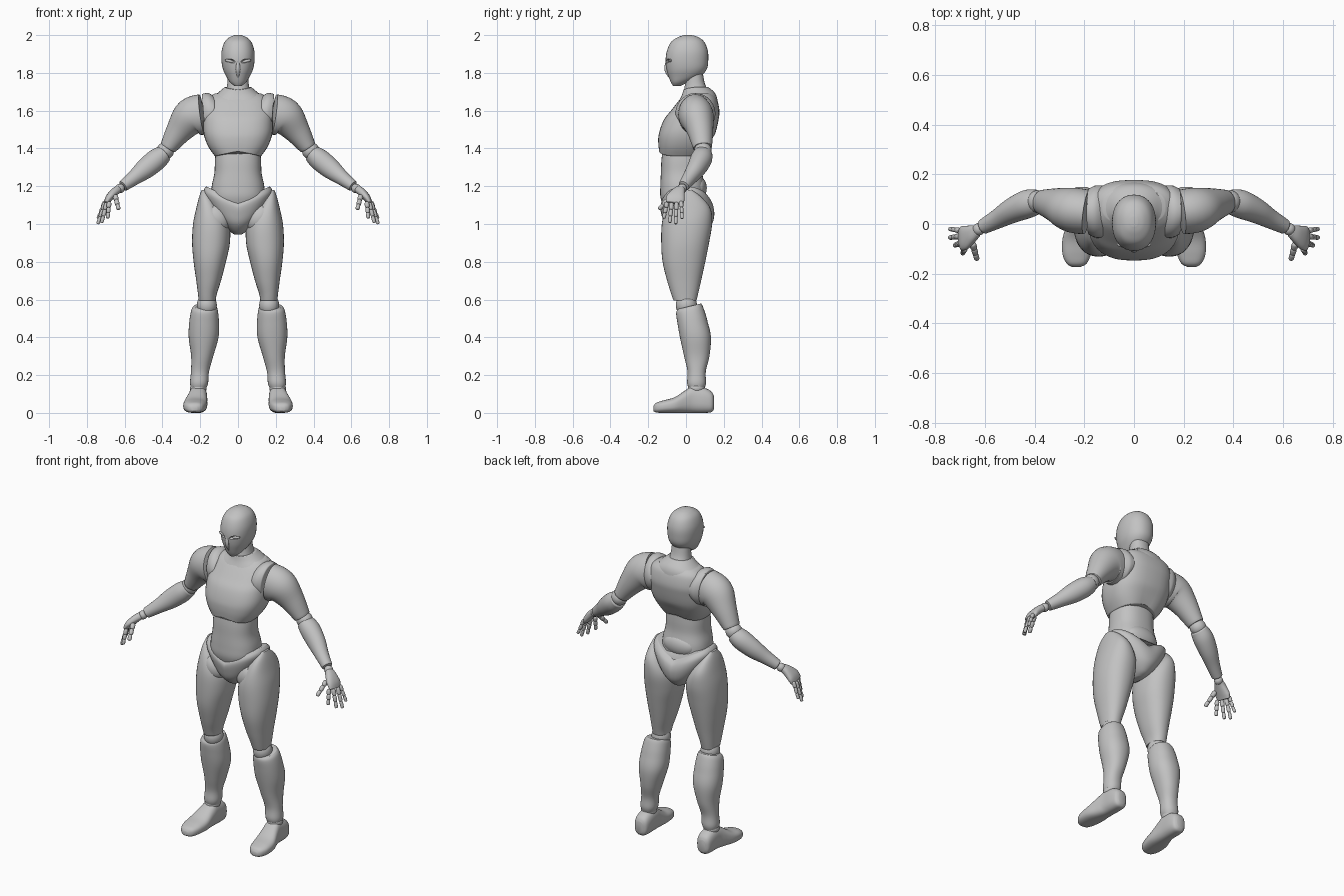
import bpy, bmesh, math
from mathutils import Matrix, Vector

default_cube = bpy.data.objects.get("Cube")
if default_cube:
    bpy.data.objects.remove(default_cube, do_unlink=True)

grey = bpy.data.materials.new("plain_grey")
grey.use_nodes = True
grey_value = (0.54, 0.54, 0.54, 1)
grey.diffuse_color = grey_value
grey.node_tree.nodes["Principled BSDF"].inputs["Base Color"].default_value = grey_value

parts = []
SIDES = 36


def finish(name, bm, mirrored=False):
    """Turn a bmesh into one object, or into a left and right pair."""
    for label, flip in ((("left_", 1), ("right_", -1)) if mirrored else (("", 1),)):
        copy = bm.copy()
        bmesh.ops.scale(copy, vec=(flip, 1, 1), verts=copy.verts)
        bmesh.ops.recalc_face_normals(copy, faces=copy.faces)
        mesh = bpy.data.meshes.new(label + name)
        copy.to_mesh(mesh)
        copy.free()
        mesh.materials.append(grey)
        obj = bpy.data.objects.new(label + name, mesh)
        bpy.context.collection.objects.link(obj)
        parts.append(obj)
    bm.free()
    return obj


def smooth_rows(rows, steps=5):
    """Catmull-Rom interpolation of every value in a list of sections."""
    result = []
    for i in range(len(rows) - 1):
        quad = (rows[max(i - 1, 0)], rows[i], rows[i + 1], rows[min(i + 2, len(rows) - 1)])
        for k in range(steps):
            t = k / steps
            result.append([b + 0.5 * t * (c - a + t * (2 * a - 5 * b + 4 * c - d + t * (3 * (b - c) + d - a)))
                           for a, b, c, d in zip(*quad)])
    return result + [list(rows[-1])]


def oval(power):
    """Unit superellipse points."""
    for i in range(SIDES):
        angle = math.tau * i / SIDES
        c, s = math.cos(angle), math.sin(angle)
        yield (math.copysign(abs(c) ** (2 / power), c), math.copysign(abs(s) ** (2 / power), s))


def skin(name, rings, mirrored, edge):
    """Bridge rings of points, close the ends and round off the end edges."""
    bm = bmesh.new()
    loops = [[bm.verts.new(p) for p in ring] for ring in rings]
    for low, high in zip(loops, loops[1:]):
        for i in range(SIDES):
            j = (i + 1) % SIDES
            bm.faces.new((low[i], low[j], high[j], high[i]))
    bm.faces.new(loops[0])
    bm.faces.new(loops[-1])
    bmesh.ops.recalc_face_normals(bm, faces=bm.faces)
    if edge:
        rim = [e for e in bm.edges if e.calc_face_angle(0) > 0.75]
        bmesh.ops.bevel(bm, geom=rim, offset=edge, segments=2, profile=0.5,
                        affect="EDGES", clamp_overlap=True)
    return finish(name, bm, mirrored)


def loft(name, rows, along="z", power=2.2, mirrored=False, lift=None, edge=0.006):
    """Rows hold a station and two ranges, or station, half width and a range."""
    rows = [(r[0], -r[1], *r[1:]) if len(r) == 4 else r for r in rows]
    rings = []
    for s, u0, u1, v0, v1 in smooth_rows(rows):
        ring = []
        for c, d in oval(power):
            u = (u0 + u1) / 2 + c * (u1 - u0) / 2
            v = (v0 + v1) / 2 + d * (v1 - v0) / 2
            p = Vector((u, v, s) if along == "z" else (u, s, v))
            if lift:
                p.z += lift(p)
            ring.append(p)
        rings.append(ring)
    return skin(name, rings, mirrored, edge)


def tube(name, rows, mirrored=True, edge=0.004, power=2):
    """Rows hold a centre and two radii, the second lying roughly along y."""
    rows = smooth_rows(rows)
    centres = [Vector(r[:3]) for r in rows]
    rings = []
    for i, row in enumerate(rows):
        tangent = (centres[min(i + 1, len(rows) - 1)] - centres[max(i - 1, 0)]).normalized()
        side = tangent.cross(Vector((0, 1, 0))).normalized()
        other = side.cross(tangent)
        rings.append([centres[i] + side * row[3] * c + other * row[4] * s for c, s in oval(power)])
    return skin(name, rings, mirrored, edge)


def ball(name, centre, radii, turn=0, mirrored=True):
    bm = bmesh.new()
    matrix = Matrix.Translation(centre) @ Matrix.Rotation(turn, 4, "Y") @ Matrix.Diagonal((*radii, 1))
    bmesh.ops.create_uvsphere(bm, u_segments=32, v_segments=20, radius=1, matrix=matrix)
    return finish(name, bm, mirrored)


# Head with recessed eyes and a nose ridge
head = loft("head", [(1.73, .018, -.068, -.03), (1.75, .042, -.08, .01), (1.78, .062, -.092, .075),
                     (1.82, .08, -.103, .11), (1.87, .088, -.108, .118), (1.92, .086, -.1, .115),
                     (1.965, .07, -.078, .096), (1.99, .043, -.04, .064), (2, .015, -.01, .03)], edge=0)
ball("eye_cutter", (.045, -.107, 1.865), (.031, .024, .011), -.25)
for cutter in (parts.pop(), parts.pop()):
    cutter.hide_render = True
    cut = head.modifiers.new("eye_socket", "BOOLEAN")
    cut.operation, cut.object, cut.solver = "DIFFERENCE", cutter, "EXACT"
    bpy.context.view_layer.objects.active = head
    bpy.ops.object.modifier_apply(modifier=cut.name)
    bpy.data.objects.remove(cutter, do_unlink=True)
ball("eye", (.044, -.082, 1.862), (.026, .012, .009), -.25)
tube("nose", [(0, -.1, 1.87, .004, .004), (0, -.107, 1.82, .012, .008), (0, -.088, 1.775, .004, .004)],
     mirrored=False)

# Neck and collar
loft("neck", [(1.64, .09, -.02, .14), (1.7, .066, -.012, .12), (1.75, .056, -.004, .098),
              (1.83, .052, 0, .085)])
loft("collar", [(1.645, .142, -.055, .168), (1.675, .13, -.035, .162), (1.7, .1, -.022, .148),
                (1.725, .07, -.014, .118)], lift=lambda p: -.25 * max(0, .05 - p.y) * (1 - min(1, abs(p.x) / .14)))

# Torso
loft("chest", [(1.36, .122, -.142, .098), (1.42, .16, -.147, .127), (1.48, .182, -.143, .155),
               (1.55, .185, -.118, .172), (1.6, .182, -.08, .177), (1.66, .162, -.032, .164),
               (1.69, .125, 0, .14)], power=2.6,
     lift=lambda p: max(0, 1.48 - p.z) * (.22 - 1.9 * abs(p.x)))
loft("abdomen", [(1.08, .1, -.115, .09), (1.14, .138, -.135, .1), (1.2, .139, -.136, .1),
                 (1.27, .125, -.133, .086), (1.34, .122, -.13, .084), (1.42, .115, -.12, .08)], power=2.4)
ball("lower_back_plate", (0, .065, 1.19), (.1, .045, .062), mirrored=False)
loft("pelvis", [(.945, .02, -.03, .06), (.96, .045, -.07, .1), (1, .1, -.112, .138), (1.05, .155, -.13, .15),
                (1.09, .183, -.135, .142), (1.115, .168, -.12, .118)], power=2.3,
     lift=lambda p: .5 * abs(p.x) * (p.z - .945) / .17)

# Legs
ball("hip_joint", (.115, -.06, 1.03), (.068, .058, .08), .6)
loft("thigh", [(.595, .118, .208, -.066, .056), (.63, .112, .212, -.078, .064), (.7, .09, .221, -.1, .08),
               (.8, .064, .235, -.124, .102), (.9, .043, .243, -.131, .122), (1, .046, .238, -.128, .138),
               (1.08, .092, .222, -.108, .13), (1.14, .135, .207, -.075, .085), (1.18, .165, .193, -.03, .03)],
     mirrored=True)
ball("knee_joint", (.165, .002, .57), (.053, .056, .06))
loft("shin", [(.13, .168, .248, .014, .098), (.16, .158, .254, .006, .106), (.22, .153, .249, .008, .105),
              (.3, .131, .248, -.01, .124), (.4, .103, .261, -.032, .132), (.48, .101, .258, -.046, .115),
              (.54, .107, .247, -.052, .092), (.56, .115, .233, -.042, .08)], mirrored=True,
     lift=lambda p: max(0, p.z - .48) * 3 * p.y)
ball("ankle_joint", (.21, .055, .13), (.044, .045, .035))
loft("foot", [(-.173, .215, .25, .01, .035), (-.158, .19, .272, .002, .053), (-.12, .173, .288, 0, .066),
              (-.06, .163, .288, 0, .083), (0, .163, .27, 0, .122), (.04, .163, .26, 0, .143),
              (.1, .163, .257, 0, .132), (.135, .17, .25, .004, .112), (.148, .188, .234, .02, .09)],
     along="y", power=2.6, mirrored=True)

# Arms
tube("shoulder_socket", [(.125, .05, 1.585, .088, .105), (.155, .05, 1.585, .108, .105),
                         (.183, .05, 1.583, .105, .092)], edge=.006)
tube("upper_arm", [(.19, .048, 1.58, .108, .09), (.25, .057, 1.565, .1, .09), (.31, .075, 1.495, .072, .07),
                   (.37, .088, 1.405, .045, .05)], edge=.008)
ball("elbow_joint", (.385, .09, 1.387), (.046, .046, .046))
tube("forearm", [(.388, .09, 1.375, .046, .05), (.43, .08, 1.342, .057, .057), (.49, .054, 1.293, .054, .05),
                 (.55, .02, 1.245, .04, .039), (.61, -.012, 1.2, .03, .03)], edge=.006)
ball("wrist_joint", (.625, -.021, 1.188), (.025, .025, .025))

# Hands
tube("palm", [(.632, -.026, 1.186, .02, .024), (.655, -.04, 1.168, .022, .036), (.682, -.055, 1.138, .02, .049),
              (.698, -.062, 1.11, .013, .045)], power=2.4)
fingers = {
    "thumb": ((.65, -.078, 1.15), (.632, -.143, 1.078), .014),
    "index_finger": ((.682, -.1, 1.115), (.69, -.118, 1.03), .0125),
    "middle_finger": ((.695, -.076, 1.11), (.722, -.086, 1.007), .0125),
    "ring_finger": ((.705, -.05, 1.112), (.742, -.055, 1), .012),
    "little_finger": ((.705, -.026, 1.118), (.742, -.02, 1.028), .011),
}
bulge = ((-.08, .45), (.1, .9), (.5, 1), (.88, .9), (1, .55))
for finger, (base, tip, radius) in fingers.items():
    base, tip = Vector(base), Vector(tip)
    for joint in range(3):
        size = radius * (1 - .1 * joint)
        rows = []
        for place, swell in bulge:
            point = base.lerp(tip, (joint + place) / 3)
            rows.append((*point, size * swell, size * swell))
        tube(f"{finger}_{joint + 1}", rows, edge=0)

# Smooth shading with crisp panel edges
bpy.ops.object.select_all(action="DESELECT")
for obj in parts:
    obj.select_set(True)
bpy.context.view_layer.objects.active = head
bpy.ops.object.shade_smooth_by_angle(angle=math.radians(40))
